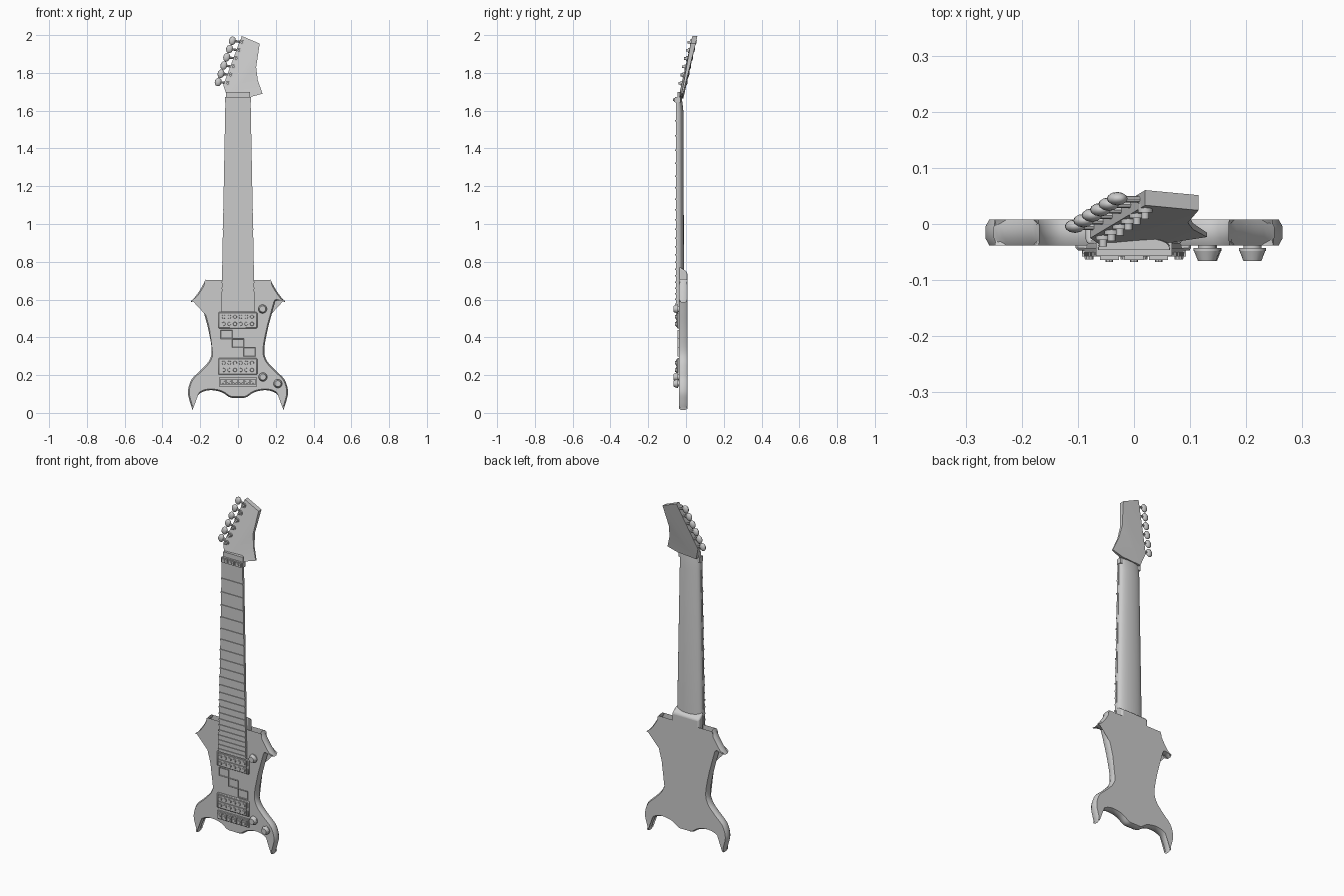
import bpy, bmesh, math
from mathutils import Vector, Matrix

if "Cube" in bpy.data.objects:
    bpy.data.objects.remove(bpy.data.objects["Cube"])

grey = bpy.data.materials.new("plain grey")
grey.use_nodes = True
grey.diffuse_color = (0.6, 0.6, 0.6, 1)
grey.node_tree.nodes["Principled BSDF"].inputs["Base Color"].default_value = (0.6, 0.6, 0.6, 1)


def finish(bm, name, angle=35):
    bmesh.ops.recalc_face_normals(bm, faces=bm.faces)
    mesh = bpy.data.meshes.new(name)
    bm.to_mesh(mesh)
    bm.free()
    mesh.materials.append(grey)
    ob = bpy.data.objects.new(name, mesh)
    bpy.context.collection.objects.link(ob)
    bpy.ops.object.select_all(action='DESELECT')
    ob.select_set(True)
    bpy.context.view_layer.objects.active = ob
    if angle:
        bpy.ops.object.shade_smooth_by_angle(angle=math.radians(angle))
    return ob


def bevel(ob, width, segments=1):
    mod = ob.modifiers.new("edges", 'BEVEL')
    mod.width, mod.segments = width, segments
    return ob


def add_box(bm, x, y, z):
    """Box from (low, high) pairs."""
    size = [b - a for a, b in (x, y, z)]
    mid = [(a + b) / 2 for a, b in (x, y, z)]
    bmesh.ops.create_cube(bm, size=1, matrix=Matrix.Translation(mid) @ Matrix.Diagonal((*size, 1)))


def add_rod(bm, a, b, r1, r2, sides=12):
    a, b = Vector(a), Vector(b)
    turn = (b - a).to_track_quat('Z', 'Y').to_matrix().to_4x4()
    bmesh.ops.create_cone(bm, cap_ends=True, segments=sides, radius1=r1, radius2=r2,
                          depth=(b - a).length, matrix=Matrix.Translation((a + b) / 2) @ turn)


def spline(pts, steps=5):
    """Smooth run through points, sharp at both ends."""
    p = [Vector(q) for q in pts]
    p = [2 * p[0] - p[1]] + p + [2 * p[-1] - p[-2]]
    out = []
    for a, b, c, d in zip(p, p[1:], p[2:], p[3:]):
        for i in range(steps):
            t = i / steps
            out.append(0.5 * (2 * b + (c - a) * t + (2 * a - 5 * b + 4 * c - d) * t * t
                              + (3 * b - a - 3 * c + d) * t ** 3))
    return out


# Body: half outline mirrored, rim chamfered front and back
half = (spline([(0, 0.08), (0.042, 0.082), (0.088, 0.11), (0.15, 0.12), (0.202, 0.103), (0.228, 0.06), (0.24, 0.015)])
        + spline([(0.24, 0.015), (0.255, 0.06), (0.265, 0.115), (0.245, 0.178), (0.193, 0.23), (0.152, 0.278),
                  (0.139, 0.335), (0.157, 0.44), (0.182, 0.535), (0.198, 0.592)])
        + spline([(0.198, 0.592), (0.225, 0.596), (0.25, 0.585)])
        + spline([(0.25, 0.585), (0.205, 0.645), (0.168, 0.71)])
        + spline([(0.168, 0.71), (0.172, 0.645), (0.14, 0.607), (0.088, 0.605)]) + [Vector((0.088, 0.605))])
outline = half + [Vector((-p.x, p.y)) for p in reversed(half[1:])]
bm = bmesh.new()
front = bm.faces.new([bm.verts.new((p.x, -0.025, p.y)) for p in outline])
ring = bmesh.ops.extrude_face_region(bm, geom=[front])["geom"]
back = next(g for g in ring if isinstance(g, bmesh.types.BMFace))
bmesh.ops.translate(bm, vec=(0, 0.02, 0), verts=back.verts[:])
bmesh.ops.recalc_face_normals(bm, faces=bm.faces)
for face, y in ((front, -0.038), (back, 0.008)):
    bmesh.ops.inset_region(bm, faces=[face], thickness=0.007, use_even_offset=False)
    for v in face.verts:
        v.co.y = y
finish(bm, "body", 50)

# Heel block behind the neck joint
bm = bmesh.new()
add_box(bm, (-0.086, 0.086), (-0.036, 0.007), (0.5, 0.775))
for v in bm.verts:
    if v.co.z > 0.7 and v.co.y > 0:
        v.co.z -= 0.03
bevel(finish(bm, "neck_heel"), 0.008, 2)


# Neck: rounded back lofted along its length
def half_width(z):
    return 0.088 - 0.021 * (z - 0.54) / 1.1


bm = bmesh.new()
rows = []
for z, depth in ((0.54, 0.036), (1.6, 0.032), (1.65, 0.026), (1.7, 0.022)):
    w = half_width(z) - 0.002
    rows.append([bm.verts.new((w * math.cos(math.pi * i / 14),
                               -0.046 + depth * math.sin(math.pi * i / 14) ** 0.7, z)) for i in range(15)])
for a, b in zip(rows, rows[1:]):
    for i in range(15):
        j = (i + 1) % 15
        bm.faces.new((a[i], a[j], b[j], b[i]))
bm.faces.new(rows[0])
bm.faces.new(rows[-1])
finish(bm, "neck", 50)

# Fingerboard and frets
bm = bmesh.new()
add_box(bm, (-1, 1), (-0.054, -0.043), (0.535, 1.65))
for v in bm.verts:
    v.co.x *= half_width(v.co.z)
finish(bm, "fingerboard", 0)
bm = bmesh.new()
for n in range(1, 23):
    z = 0.13 + 1.5 * 2 ** (-n / 12)
    w = half_width(z) + 0.001
    add_box(bm, (-w, w), (-0.058, -0.05), (z - 0.004, z + 0.004))
finish(bm, "frets", 0)

# Locking nut with clamps
bm = bmesh.new()
add_box(bm, (-0.068, 0.068), (-0.057, -0.028), (1.642, 1.672))
for x in (-0.044, 0, 0.044):
    add_box(bm, (x - 0.017, x + 0.017), (-0.064, -0.055), (1.646, 1.668))
    add_rod(bm, (x, -0.062, 1.657), (x, -0.068, 1.657), 0.007, 0.007, 8)
finish(bm, "locking_nut")


# Headstock: leaning slab, its wing side thinned away from a diagonal ridge
def lean(z):
    return -0.042 + 0.225 * (z - 1.66)


head = [(-0.055, 1.665, 0), (-0.078, 1.735, 0), (0.02, 1.995, 0), (0.115, 1.955, 0),
        (0.096, 1.83, 0.006), (0.105, 1.76, 0.01), (0.13, 1.69, 0.012), (0.065, 1.672, 0.006)]
bm = bmesh.new()
fv = [bm.verts.new((x, lean(z) + thin, z)) for x, z, thin in head]
bv = [bm.verts.new((x, lean(z) + 0.027 - thin * 0.6, z)) for x, z, thin in head]
for vs in (fv, bv):
    bm.faces.new(vs[:4])
    for i in range(3, 7):
        bm.faces.new((vs[0], vs[i], vs[i + 1]))
for i in range(8):
    j = (i + 1) % 8
    bm.faces.new((fv[i], fv[j], bv[j], bv[i]))
finish(bm, "headstock", 25)

# Six tuners along the slanted edge
posts, keys = bmesh.new(), bmesh.new()
for i in range(6):
    t = i / 5
    x, z = -0.055 + 0.075 * t, 1.745 + 0.218 * t
    y = lean(z)
    add_rod(posts, (x, y + 0.01, z), (x, y - 0.006, z), 0.013, 0.013)
    add_rod(posts, (x, y, z), (x, y - 0.017, z), 0.007, 0.007)
    add_rod(posts, (x, y + 0.018, z), (x - 0.04, y + 0.018, z + 0.006), 0.006, 0.006, 8)
    spot = Matrix.Translation((x - 0.05, y + 0.019, z + 0.007)) @ Matrix.Rotation(0.25, 4, 'Y')
    bmesh.ops.create_uvsphere(keys, u_segments=12, v_segments=8, radius=1,
                              matrix=spot @ Matrix.Diagonal((0.018, 0.012, 0.023, 1)))
finish(posts, "tuner_posts")
finish(keys, "tuner_keys", 60)

# Pickups: base ring, coil block and two rows of pole pieces
for name, low, high in (("neck_pickup", 0.447, 0.533), ("bridge_pickup", 0.202, 0.29)):
    bm = bmesh.new()
    add_box(bm, (-0.104, 0.102), (-0.047, -0.03), (low, high))
    bevel(finish(bm, name + "_ring"), 0.004)
    bm = bmesh.new()
    mid = (low + high) / 2
    for side in (-1, 1):
        c = mid + side * 0.019
        add_box(bm, (-0.092, 0.09), (-0.053, -0.04), (c - 0.0175, c + 0.0175))
        for i in range(6):
            x = -0.076 + 0.03 * i
            add_rod(bm, (x, -0.05, c), (x, -0.058, c), 0.011, 0.009, 10)
    finish(bm, name + "_coils")

# Bridge with six saddles
bm = bmesh.new()
add_box(bm, (-0.1, 0.1), (-0.047, -0.03), (0.14, 0.187))
for i in range(6):
    x = -0.08 + 0.032 * i
    add_box(bm, (x - 0.013, x + 0.013), (-0.058, -0.045), (0.148, 0.18))
    add_rod(bm, (x, -0.055, 0.164), (x, -0.063, 0.164), 0.009, 0.008, 10)
finish(bm, "bridge")

# Stepped square plates between the pickups, each with a recessed centre
bm = bmesh.new()
for i in range(3):
    x, z = -0.061 + 0.061 * i, 0.416 - 0.047 * i
    add_box(bm, (x - 0.031, x + 0.031), (-0.044, -0.036), (z - 0.0235, z + 0.0235))
bm.normal_update()
fronts = [f for f in bm.faces if f.normal.y < -0.9]
bmesh.ops.inset_individual(bm, faces=fronts, thickness=0.004, depth=-0.003)
finish(bm, "stepped_plates", 0)

# Control knobs on short stems
bm = bmesh.new()
for x, z in ((0.13, 0.55), (0.132, 0.19), (0.211, 0.155)):
    add_rod(bm, (x, -0.034, z), (x, -0.045, z), 0.016, 0.016, 16)
    add_rod(bm, (x, -0.043, z), (x, -0.048, z), 0.024, 0.024, 16)
    add_rod(bm, (x, -0.048, z), (x, -0.066, z), 0.023, 0.016, 16)
finish(bm, "control_knobs")
